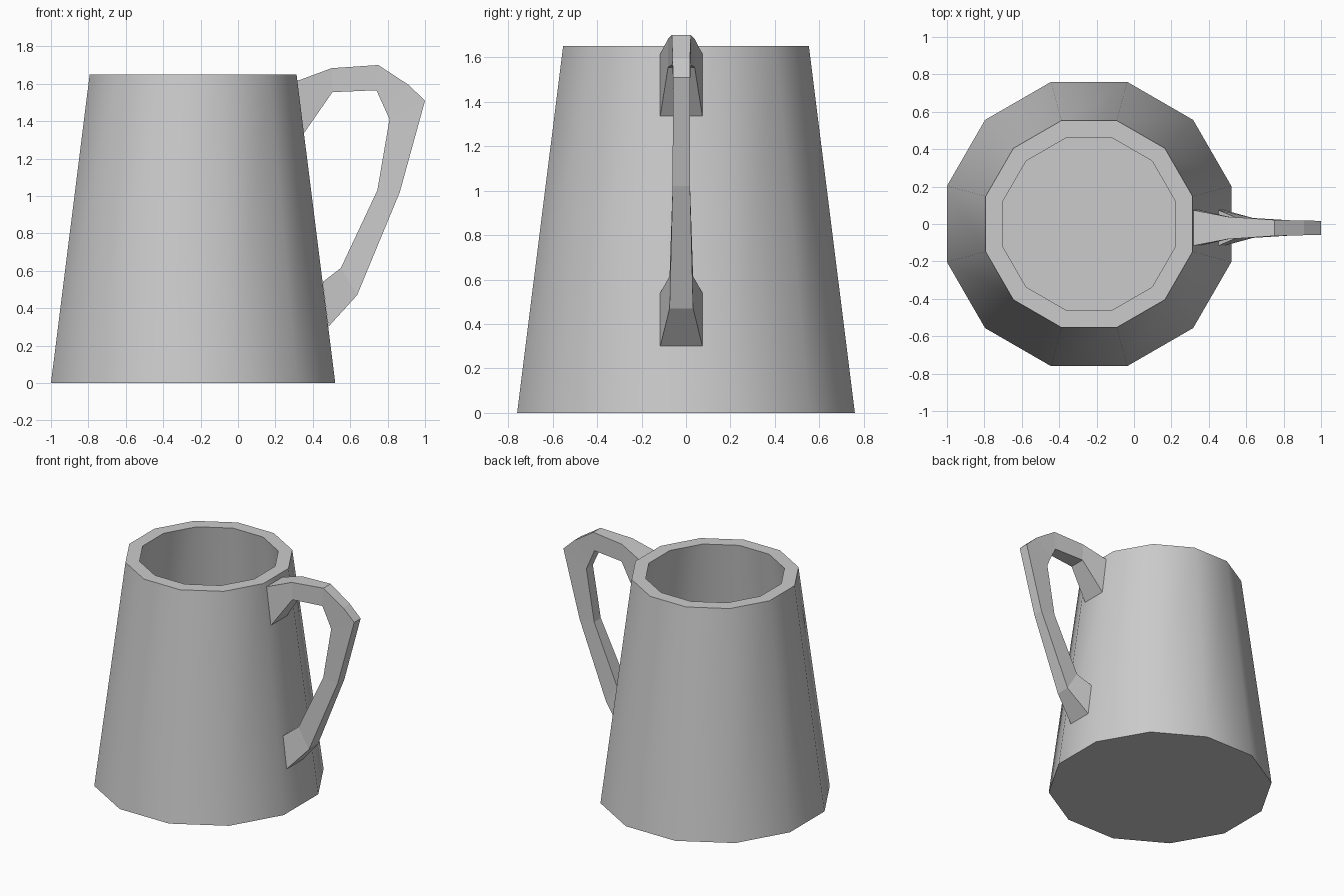
import bpy, bmesh, math

if "Cube" in bpy.data.objects:
    bpy.data.objects.remove(bpy.data.objects["Cube"])

CX = -0.24      # mug axis
SIDES = 12


def new_object(name, bm):
    bmesh.ops.recalc_face_normals(bm, faces=bm.faces)
    mesh = bpy.data.meshes.new(name)
    bm.to_mesh(mesh)
    bm.free()
    obj = bpy.data.objects.new(name, mesh)
    bpy.context.collection.objects.link(obj)
    return obj


def bridge(bm, rings):
    """Skin consecutive rings and cap both ends."""
    for a, b in zip(rings, rings[1:]):
        n = len(a)
        for i in range(n):
            j = (i + 1) % n
            bm.faces.new((a[i], a[j], b[j], b[i]))
    bm.faces.new(rings[0])
    bm.faces.new(rings[-1])


# Tapered hollow body: (flat-to-axis distance, z) from base, over the rim, to inner floor
bm = bmesh.new()
rings = []
for apothem, z in [(0.76, 0), (0.553, 1.65), (0.46, 1.65), (0.655, 0.1)]:
    r = apothem / math.cos(math.pi / SIDES)
    angles = [2 * math.pi * (k + 0.5) / SIDES for k in range(SIDES)]
    rings.append([bm.verts.new((CX + r * math.cos(a), r * math.sin(a), z)) for a in angles])
bridge(bm, rings)
body = new_object("mug_body", bm)
bpy.context.view_layer.objects.active = body
body.select_set(True)
bpy.ops.object.shade_smooth_by_angle(angle=math.radians(35))

# Handle stations: outer x, outer z, inner x, inner z, half width
stations = [
    (0.317, 1.615, 0.352, 1.335, 0.095),
    (0.50, 1.683, 0.505, 1.555, 0.06),
    (0.75, 1.70, 0.74, 1.565, 0.043),
    (0.91, 1.595, 0.775, 1.488, 0.039),
    (1.00, 1.51, 0.81, 1.41, 0.038),
    (0.865, 1.02, 0.745, 1.03, 0.039),
    (0.637, 0.47, 0.55, 0.615, 0.053),
    (0.483, 0.30, 0.453, 0.54, 0.095),
]
CY = -0.021
bm = bmesh.new()
rings = []
for ox, oz, ix, iz, w in stations:
    corners = [(ox, CY - w, oz), (ox, CY + w, oz), (ix, CY + w, iz), (ix, CY - w, iz)]
    rings.append([bm.verts.new(c) for c in corners])
bridge(bm, rings)
new_object("mug_handle", bm)
